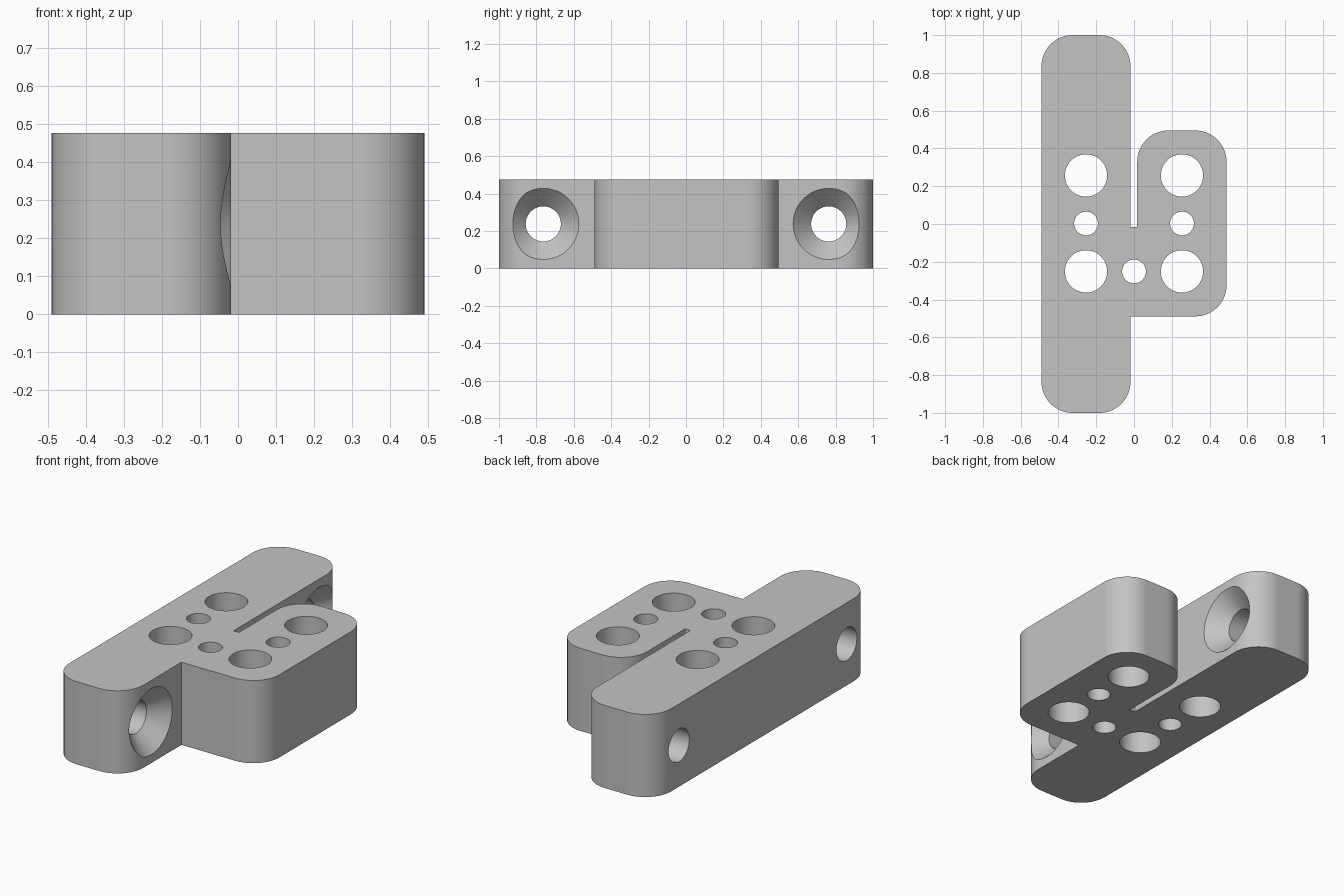
import bpy, bmesh, math
from mathutils import Vector, Matrix

cube = bpy.data.objects.get("Cube")
if cube:
    bpy.data.objects.remove(cube, do_unlink=True)

HEIGHT = 0.476
R = 0.165          # outer corner radius
ARC_STEPS = 12

grey = bpy.data.materials.new("plain_grey")
grey.use_nodes = True
colour = (0.55, 0.55, 0.55, 1)
grey.diffuse_color = colour
grey.node_tree.nodes["Principled BSDF"].inputs["Base Color"].default_value = colour


def add_object(name, bm):
    bmesh.ops.recalc_face_normals(bm, faces=bm.faces)
    mesh = bpy.data.meshes.new(name)
    bm.to_mesh(mesh)
    bm.free()
    mesh.materials.append(grey)
    obj = bpy.data.objects.new(name, mesh)
    bpy.context.collection.objects.link(obj)
    return obj


def rounded_outline(corners):
    """Replace each (x, y, radius) corner by an arc where the radius is not zero."""
    points = []
    for i, (x, y, r) in enumerate(corners):
        p = Vector((x, y, 0))
        if not r:
            points.append(p)
            continue
        before = (Vector((*corners[i - 1][:2], 0)) - p).normalized()
        after = (Vector((*corners[(i + 1) % len(corners)][:2], 0)) - p).normalized()
        centre = p + (before + after) * r
        for k in range(ARC_STEPS + 1):
            t = math.pi / 2 * k / ARC_STEPS
            points.append(centre - after * r * math.cos(t) - before * r * math.sin(t))
    return points


def lathe_cutter(name, profile, matrix, sides=48):
    """Closed solid of revolution from (radius, height) pairs."""
    bm = bmesh.new()
    rings = []
    for r, h in profile:
        angles = [2 * math.pi * k / sides for k in range(sides)]
        rings.append([bm.verts.new((r * math.cos(a), r * math.sin(a), h)) for a in angles])
    for low, high in zip(rings, rings[1:]):
        for k in range(sides):
            n = (k + 1) % sides
            bm.faces.new((low[k], low[n], high[n], high[k]))
    bm.faces.new(rings[0][::-1])
    bm.faces.new(rings[-1])
    bm.transform(matrix)
    obj = add_object(name, bm)
    obj.hide_render = True
    return obj


# Body: long bar joined to a block, with a thin slot between them
outline = rounded_outline([
    (-0.49, -1, R), (-0.018, -1, R), (-0.018, -0.489, 0), (0.49, -0.489, R),
    (0.49, 0.495, R), (0.017, 0.495, R), (0.017, -0.015, 0), (-0.018, -0.015, 0),
    (-0.018, 1, R), (-0.49, 1, R)])
bm = bmesh.new()
base = bm.faces.new([bm.verts.new(p) for p in outline])
top = bmesh.ops.extrude_face_region(bm, geom=[base])["geom"]
bmesh.ops.translate(bm, vec=(0, 0, HEIGHT),
                    verts=[v for v in top if isinstance(v, bmesh.types.BMVert)])
body = add_object("mounting_bracket", bm)

# Vertical through holes: four large, three small
BIG, SMALL = 0.112, 0.063
holes = [(0, -0.251, SMALL)]
for side in (-1, 1):
    x = side * 0.254
    holes += [(x, 0.257, BIG), (x, 0.003, SMALL), (x, -0.251, BIG)]
cutters = [lathe_cutter("hole_cutter", [(r, -0.1), (r, HEIGHT + 0.1)],
                        Matrix.Translation((x, y, 0))) for x, y, r in holes]

# Countersunk screw holes across the bar, near both ends
sideways = Matrix.Rotation(math.pi / 2, 4, 'Y')
for y in (-0.763, 0.763):
    cutters.append(lathe_cutter(
        "countersink_cutter", [(0.094, -0.6), (0.094, -0.115), (0.208, 0.0)],
        Matrix.Translation((0, y, HEIGHT / 2)) @ sideways))

# Cut the holes
bpy.ops.object.select_all(action='DESELECT')
bpy.context.view_layer.objects.active = body
body.select_set(True)
for cutter in cutters:
    mod = body.modifiers.new("cut", 'BOOLEAN')
    mod.operation = 'DIFFERENCE'
    mod.solver = 'EXACT'
    mod.object = cutter
    bpy.ops.object.modifier_apply(modifier=mod.name)
    bpy.data.objects.remove(cutter, do_unlink=True)

# Smooth rounded walls, crisp rims
bpy.ops.object.shade_smooth_by_angle(angle=math.radians(25))
weighted = body.modifiers.new("flat_sides", 'WEIGHTED_NORMAL')
weighted.keep_sharp = True
